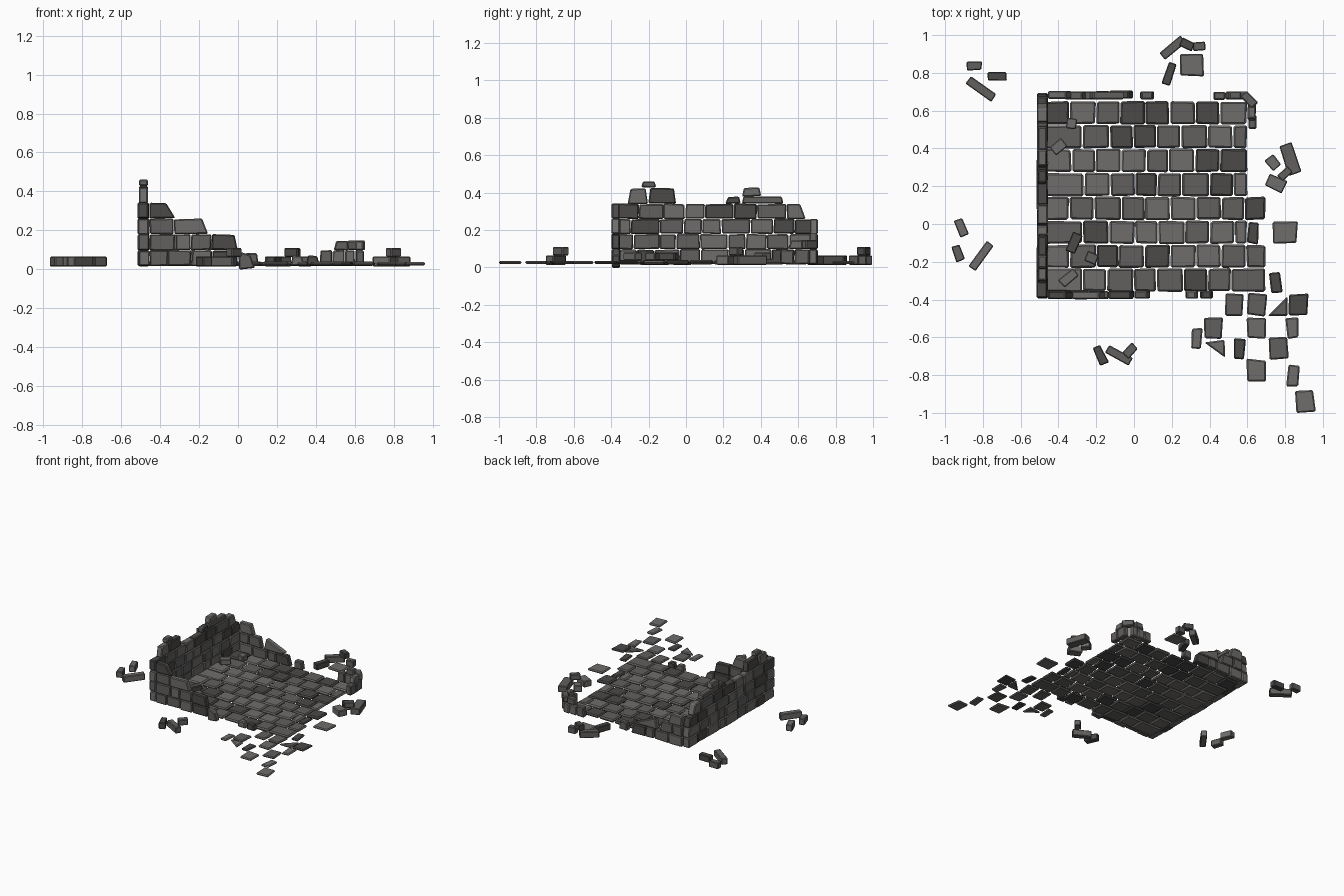
import bpy, bmesh, random
from math import radians
from mathutils import Matrix, Vector

if "Cube" in bpy.data.objects:
    bpy.data.objects.remove(bpy.data.objects["Cube"])

random.seed(7)
MATS = []
for name, c in (("stone_dark", .07), ("stone_warm", .12), ("stone_light", .16)):
    m = bpy.data.materials.new(name)
    m.diffuse_color = (c, c * .96, c * .93, 1)
    m.use_nodes = True
    m.node_tree.nodes["Principled BSDF"].inputs["Base Color"].default_value = m.diffuse_color
    MATS.append(m)
FLOOR, COURSE = .017, .081      # floor underside, height of one wall row
DEPTH = .042                    # wall thickness


def prism(bm, pts, d0, d1, frame, jit=.003):
    """Polygon in the frame's xy plane, extruded from d0 to d1 along its z."""
    mat = random.choice((0, 1, 1, 2, 2))
    pts = [(u + random.uniform(-jit, jit), v + random.uniform(-jit, jit)) for u, v in pts]
    a, b = ([bm.verts.new(frame @ Vector((u, v, d))) for u, v in pts] for d in (d0, d1))
    n = len(pts)
    faces = [bm.faces.new(a), bm.faces.new(b)]
    faces += [bm.faces.new((a[i], a[(i + 1) % n], b[(i + 1) % n], b[i])) for i in range(n)]
    for f in faces:
        f.material_index = mat


def finish(bm, name, bevel=.006):
    bmesh.ops.recalc_face_normals(bm, faces=bm.faces)
    me = bpy.data.meshes.new(name)
    bm.to_mesh(me)
    bm.free()
    for m in MATS:
        me.materials.append(m)
    ob = bpy.data.objects.new(name, me)
    bpy.context.collection.objects.link(ob)
    mod = ob.modifiers.new("worn_edges", "BEVEL")
    mod.width, mod.segments = bevel, 1


def quad(s0, s1, z0, z1, left=0, right=0):
    return [(s0, z0), (s1, z0), (s1 - right, z1), (s0 + left, z1)]


def row_z(level):
    return FLOOR + level * COURSE


def course(bm, frame, s0, s1, level, slant=0, width=.125, depth=DEPTH):
    """One row of stones whose far end is broken off at a slant."""
    n = max(1, round((s1 - s0) / width))
    cuts = [s0] + [s0 + (s1 - s0) * (i + random.uniform(-.2, .2)) / n for i in range(1, n)] + [s1]
    for i in range(n):
        o = random.uniform(-.004, .004)
        prism(bm, quad(cuts[i] + .002, cuts[i + 1] - .002, row_z(level) + .001, row_z(level + 1) - .001,
                       0, slant if i == n - 1 else 0), o, depth + o, frame)


def x_wall(y):
    return Matrix(((1, 0, 0, 0), (0, 0, 1, y), (0, 1, 0, 0), (0, 0, 0, 1)))


def y_wall(x):
    return Matrix(((0, 0, 1, x), (1, 0, 0, 0), (0, 1, 0, 0), (0, 0, 0, 1)))


def turned(x, y, deg):
    return Matrix.Translation((x, y, 0)) @ Matrix.Rotation(radians(deg), 4, 'Z')


def block(bm, x, y, length, width, deg, z0, z1, jit=.003):
    prism(bm, quad(-length / 2, length / 2, -width / 2, width / 2), z0, z1, turned(x, y, deg), jit)


# Paved floor: staggered rows, the front right rows run further out
bm = bmesh.new()
PITCH = .1265
for r in range(8):
    y = -.36 + r * PITCH
    end = .70 if r in (0, 1, 3) else .60
    cuts = [-.47] + [(-.47 if r % 2 else -.40) + i * .132 + random.uniform(-.01, .01) for i in range(1, 9)]
    cuts = [c for c in cuts if c < end - .05] + [end]
    for x0, x1 in zip(cuts, cuts[1:]):
        prism(bm, quad(x0 + .003, x1 - .003, y + .003, y + PITCH - .003),
              FLOOR, .038 + random.uniform(-.003, .003), Matrix.Identity(4))
finish(bm, "floor_paving", .009)

# Tall left wall with a ragged crown
bm = bmesh.new()
L = y_wall(-.513)
for level in range(4):
    course(bm, L, -.395, .645 if level == 3 else .695, level, .01 * level, depth=.055)
top = row_z(4)
for s0, s1, up, h in ((-.31, -.205, 0, .08), (-.203, -.055, 0, .085), (-.24, -.16, .087, .035),
                      (.21, .295, 0, .038), (.298, .52, 0, .038), (.298, .40, .04, .046)):
    prism(bm, quad(s0, s1, top + up, top + up + h, .012, .008), .004, .05, L)
finish(bm, "left_wall")

# Front wall stepping down to the right, last stone tipped over
bm = bmesh.new()
F = x_wall(-.395)
for level, end in enumerate((0, 0, -.15, -.32)):
    course(bm, F, -.455, end, level, .015 * level)
prism(bm, [(.005, 0), (.085, .004), (.065, .075), (0, .09)], 0, DEPTH, F)
for s in (.27, .35):
    prism(bm, quad(s, s + .07, FLOOR, .068, .01, .012), 0, DEPTH, F)
finish(bm, "front_wall")

# Back wall, mostly collapsed, with a toppled stone
bm = bmesh.new()
B = x_wall(.66)
for level, end in enumerate((0, -.25, -.33)):
    course(bm, B, -.455, end, level, .025)
prism(bm, [(-.235, .1), (-.07, .1), (-.05, .115), (-.215, .185)], 0, DEPTH, B)
prism(bm, quad(.03, .11, FLOOR, .085, .01, .015), 0, DEPTH, B)
finish(bm, "back_wall")

# Far corner stub of the back and right walls
bm = bmesh.new()
R = y_wall(.602)
course(bm, B, .42, .60, 0, width=.07)
course(bm, R, .50, .66, 0, width=.08)
for frame, s in ((B, .49), (R, .55)):
    prism(bm, quad(s, s + .075, row_z(1), .145, .012), 0, DEPTH, frame)
block(bm, .61, .66, .09, .045, -45, row_z(1), .147)
finish(bm, "corner_stub")

# Fallen wall stones, one group per side: x, y, length, turn
GROUPS = {
    "fallen_left": ((-.845, .838, .08, 0), (-.81, .715, .165, -35), (-.725, .78, .1, 0),
                    (-.915, -.02, .095, 112), (-.932, -.155, .085, 110), (-.81, -.17, .165, 55)),
    "fallen_front": ((-.178, -.695, .1, 115), (-.08, -.695, .14, -28)),
    "fallen_back": ((.205, .935, .145, 40), (.345, .942, .07, 4), (.185, .795, .12, 70)),
    "fallen_right": ((.828, .345, .165, -72), (.735, .325, .06, 40), (.75, .215, .1, -25)),
}
for name, stones in GROUPS.items():
    bm = bmesh.new()
    wide = .07 if name == "fallen_right" else .047
    for x, y, length, deg in stones:
        block(bm, x, y, length, wide, deg, FLOOR - .003, .065)
    finish(bm, name, .005)

# Stones resting on top of other fallen stones
bm = bmesh.new()
for x, y, deg in ((-.02, -.67, 45), (.28, .95, -25), (.80, .268, 42)):
    block(bm, x, y, .075, .045, deg, .064, .11)
finish(bm, "stacked_stones", .005)

# Rubble lying on the floor
bm = bmesh.new()
for x, y, length, deg in ((-.318, -.1, .11, 68), (-.225, -.18, .065, -25), (-.345, -.285, .1, 40),
                          (-.4, .41, .075, 40), (-.33, .53, .055, -10)):
    block(bm, x, y, length, .055, deg, .038, .08)
finish(bm, "floor_rubble", .005)

# Loose slabs spilling off the front right corner, row by row; narrow ones are half slabs
bm = bmesh.new()
WIDE = {.84: (.305,), -.045: (.80,), -.428: (.53, .648, .87), -.55: (.42, .648),
        -.66: (.765,), -.775: (.648,), -.938: (.905,)}
HALF = {-.047: (.632,), -.31: (.75,), -.55: (.84,), -.607: (.33,), -.66: (.557,), -.805: (.84,)}
for table, w in ((WIDE, .1), (HALF, .06)):
    for y, xs in table.items():
        for x in xs:
            big = .03 if y > -.1 and w == .1 else 0
            block(bm, x, y, w + big, .113, random.uniform(-5, 5), .019, .036, .005)
for x, y, side in ((.81, -.485, -1), (.48, -.71, 1)):
    prism(bm, [(x, y), (x, y + .1), (x - .105, y + (0 if side < 0 else .08))], .019, .036, Matrix.Identity(4))
finish(bm, "loose_slabs", .007)
